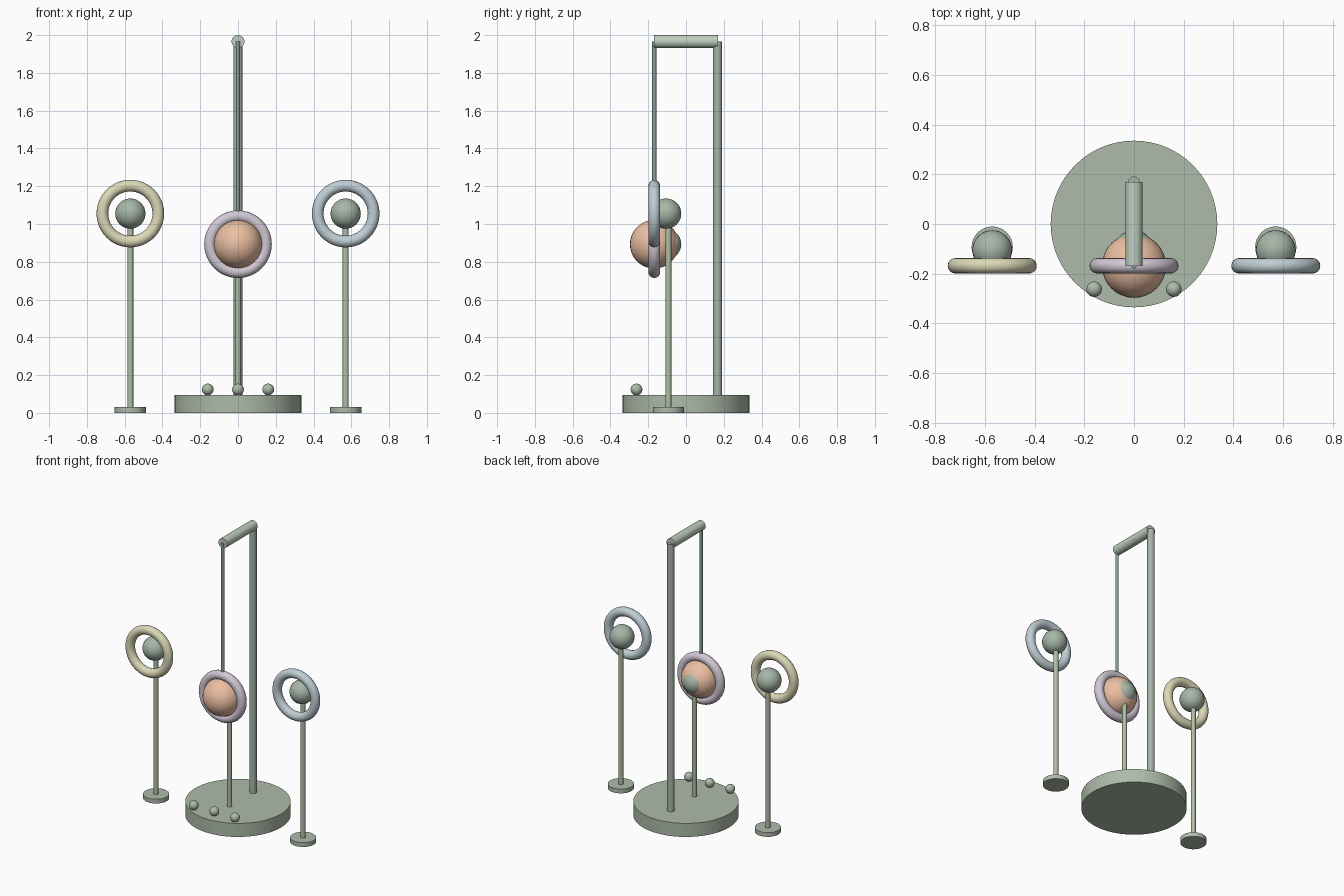
import bpy, math

if "Cube" in bpy.data.objects:
    bpy.data.objects.remove(bpy.data.objects["Cube"])


def material(name, rgb):
    m = bpy.data.materials.new(name)
    m.diffuse_color = (*rgb, 1)
    m.use_nodes = True
    m.node_tree.nodes["Principled BSDF"].inputs["Base Color"].default_value = m.diffuse_color
    return m


SAGE = material("sage", (0.42, 0.50, 0.40))
PALE = material("pale_green", (0.52, 0.62, 0.52))
DARK = material("dark_green", (0.38, 0.47, 0.39))
CORD = material("cord_green", (0.25, 0.36, 0.30))
STEM = material("stem_green", (0.43, 0.52, 0.38))
ORANGE = material("orange", (0.83, 0.52, 0.36))
YELLOW = material("yellow", (0.71, 0.69, 0.47))
BLUE = material("blue", (0.52, 0.62, 0.66))
LILAC = material("lilac", (0.64, 0.58, 0.66))


def finish(name, mat):
    o = bpy.context.object
    o.name = name
    o.data.materials.append(mat)
    bpy.ops.object.shade_smooth_by_angle(angle=math.radians(35))
    return o


def post(name, x, y, z0, z1, r, mat, sides=24):
    bpy.ops.mesh.primitive_cylinder_add(vertices=sides, radius=r, depth=z1 - z0,
                                        location=(x, y, (z0 + z1) / 2))
    return finish(name, mat)


def ball(name, loc, r, mat):
    bpy.ops.mesh.primitive_uv_sphere_add(segments=32, ring_count=16, radius=r, location=loc)
    return finish(name, mat)


def ring(name, loc, mat):
    bpy.ops.mesh.primitive_torus_add(major_radius=0.148, minor_radius=0.031,
                                     major_segments=48, minor_segments=16,
                                     location=loc, rotation=(math.pi / 2, 0, 0))
    return finish(name, mat)


# Base, rear post, overhanging arm and hanging cord
RING_Y = -0.168
post("base", 0, 0, 0, 0.095, 0.335, SAGE, 64)
post("rear_post", 0, 0.167, 0.08, 1.967, 0.024, DARK)
bpy.ops.mesh.primitive_cylinder_add(vertices=32, radius=0.034, depth=0.337,
                                    location=(0, 0, 1.966), rotation=(math.pi / 2, 0, 0))
finish("top_arm", PALE)
post("cord", 0, RING_Y, 1.03, 1.966, 0.011, CORD, 16)

# Three ringed targets, each with a ball behind and a stem below
for side, x, z, mat in (("left", -0.57, 1.055, YELLOW),
                        ("centre", 0, 0.893, LILAC),
                        ("right", 0.57, 1.055, BLUE)):
    ring(side + "_ring", (x, RING_Y, z), mat)
    ball(side + "_back_ball", (x, -0.105, z), 0.08, DARK)
    post(side + "_stem", x, -0.093, 0.02, z - 0.03, 0.0155, STEM)
    if x:
        post(side + "_foot", x, -0.093, 0, 0.03, 0.083, SAGE, 32)

# Large hanging ball in the centre ring
ball("hanging_ball", (0, RING_Y, 0.893), 0.129, ORANGE)

# Small studs along the front of the base
for i, x in enumerate((-0.16, 0, 0.16)):
    ball(f"base_stud_{i + 1}", (x, -0.262, 0.124), 0.031, SAGE)
